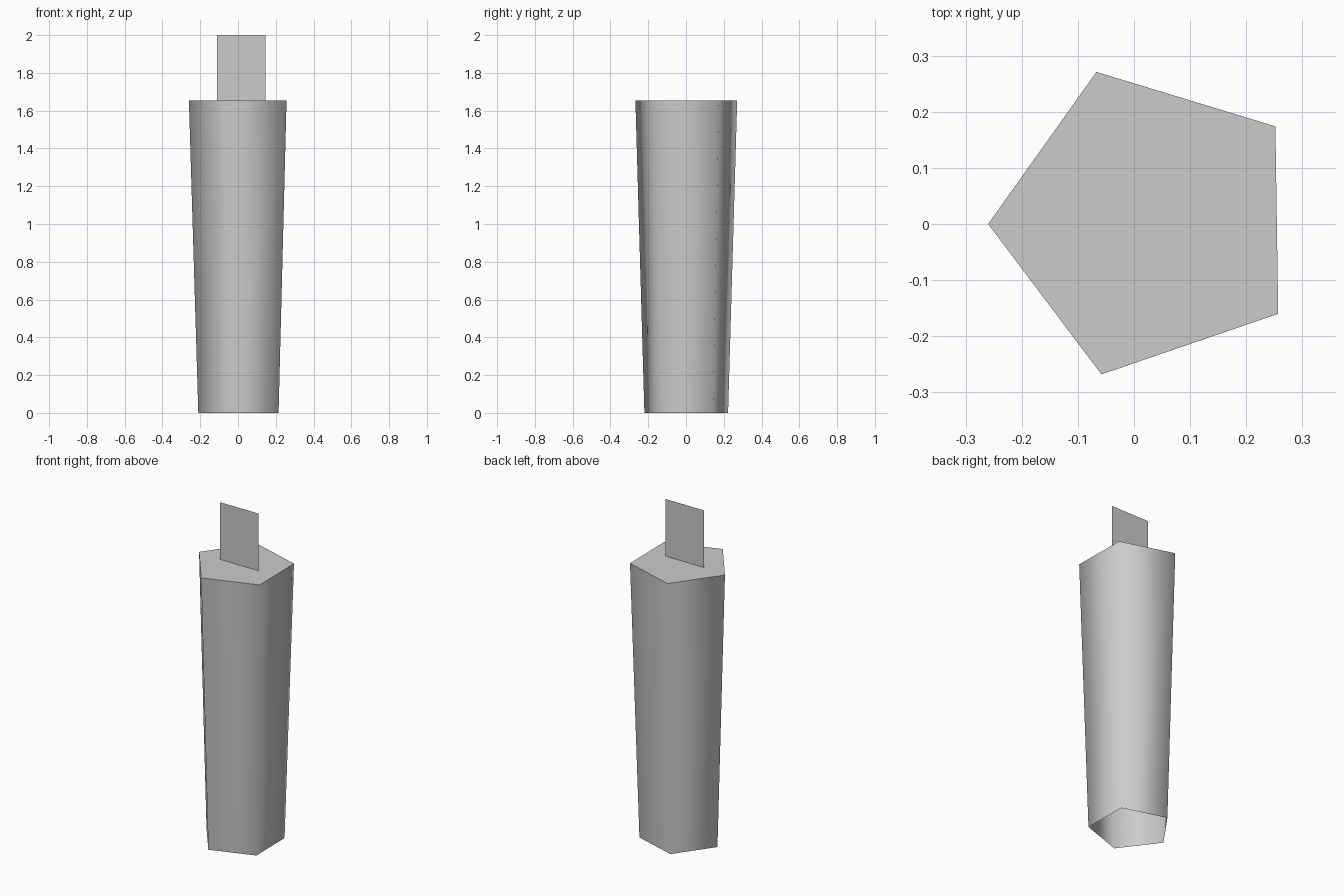
import bpy
import bmesh

default = bpy.data.objects.get("Cube")
if default:
    bpy.data.objects.remove(default, do_unlink=True)

TOP = 1.655        # height of the candle body
TAPER = 0.822      # base size relative to the top
CENTRE_X = 0.02    # axis the body tapers around
OUTLINE = [(-0.26, 0.0), (-0.058, -0.268), (0.257, -0.16),
           (0.252, 0.174), (-0.067, 0.271)]


def make_material(name, value):
    mat = bpy.data.materials.new(name)
    mat.use_nodes = True
    colour = (value, value, value, 1.0)
    mat.diffuse_color = colour
    mat.node_tree.nodes["Principled BSDF"].inputs["Base Color"].default_value = colour
    return mat


def make_object(name, bm, mat):
    mesh = bpy.data.meshes.new(name)
    bm.to_mesh(mesh)
    bm.free()
    mesh.materials.append(mat)
    obj = bpy.data.objects.new(name, mesh)
    bpy.context.collection.objects.link(obj)
    return obj


grey = make_material("plain grey", 0.6)

# Candle body: smooth tapered five-sided wall, open below, flat cap on top
bm = bmesh.new()
upper = [bm.verts.new((x, y, TOP)) for x, y in OUTLINE]
lower = [bm.verts.new((CENTRE_X + (x - CENTRE_X) * TAPER, y * TAPER, 0))
         for x, y in OUTLINE]
count = len(OUTLINE)
for i in range(count):
    j = (i + 1) % count
    wall = bm.faces.new((lower[i], lower[j], upper[j], upper[i]))
    wall.smooth = True
cap = bm.faces.new(upper)
for edge in cap.edges:
    edge.smooth = False
make_object("candle_body", bm, grey)

# Wick: a single upright sheet
bm = bmesh.new()
corners = [(-0.11, TOP), (0.145, TOP), (0.145, 2.0), (-0.11, 2.0)]
bm.faces.new([bm.verts.new((x, -0.013, z)) for x, z in corners])
make_object("wick", bm, grey)
